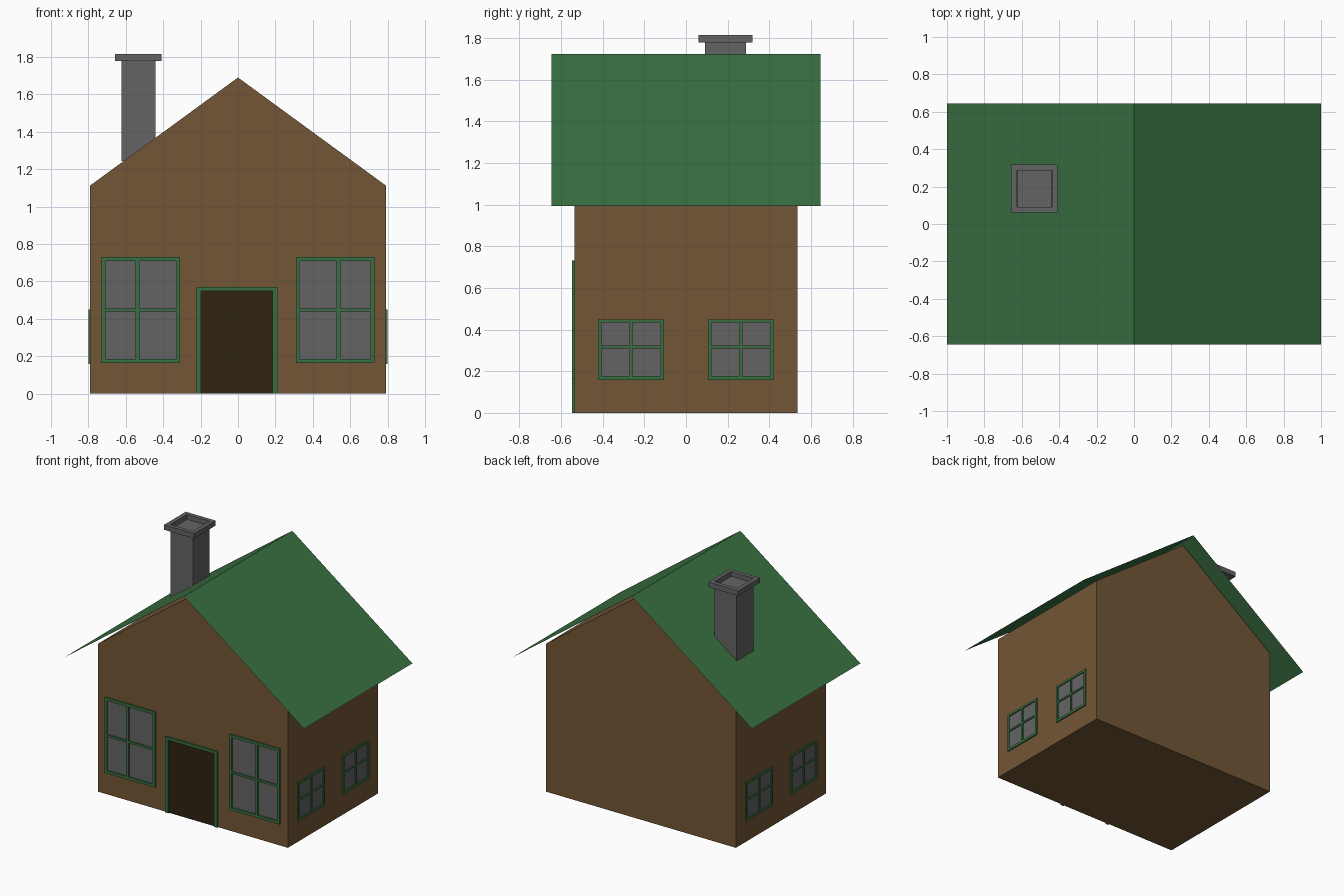
import bpy, bmesh

if "Cube" in bpy.data.objects:
    bpy.data.objects.remove(bpy.data.objects["Cube"])


def material(name, r, g, b):
    def lin(c):
        c /= 255
        return c / 12.92 if c <= 0.04045 else ((c + 0.055) / 1.055) ** 2.4
    m = bpy.data.materials.new(name)
    m.diffuse_color = (lin(r), lin(g), lin(b), 1)
    m.use_nodes = True
    m.node_tree.nodes["Principled BSDF"].inputs["Base Color"].default_value = m.diffuse_color
    return m


BROWN = material("brown_wall", 115, 86, 54)
GREEN = material("green_trim", 57, 112, 65)
GREY = material("grey_stone", 100, 100, 100)
DARK = material("dark_door", 48, 35, 17)


def finish(bm, name, mat, recalc=True):
    if recalc:
        bmesh.ops.recalc_face_normals(bm, faces=bm.faces)
    mesh = bpy.data.meshes.new(name)
    bm.to_mesh(mesh)
    bm.free()
    mesh.materials.append(mat)
    obj = bpy.data.objects.new(name, mesh)
    bpy.context.collection.objects.link(obj)
    return obj


def plate(name, us, vs, holes, depth, place, mat):
    """Grid plate with some cells left open, extruded by depth; place maps (u, v, n) to xyz."""
    bm = bmesh.new()
    grid = [[bm.verts.new(place(u, v, 0)) for v in vs] for u in us]
    for i in range(len(us) - 1):
        for j in range(len(vs) - 1):
            if (i, j) not in holes:
                bm.faces.new((grid[i][j], grid[i + 1][j], grid[i + 1][j + 1], grid[i][j + 1]))
    for v in [v for v in bm.verts if not v.link_faces]:
        bm.verts.remove(v)
    ext = bmesh.ops.extrude_face_region(bm, geom=bm.faces[:], use_keep_orig=True)
    new = [e for e in ext["geom"] if isinstance(e, bmesh.types.BMVert)]
    o, p = place(0, 0, 0), place(0, 0, depth)
    bmesh.ops.translate(bm, verts=new, vec=[b - a for a, b in zip(o, p)])
    return finish(bm, name, mat)


def window(name, us, vs, depth, place):
    """Frame with a cross bar and four panes."""
    panes = {(1, 1), (3, 1), (1, 3), (3, 3)}
    plate(name + "_frame", us, vs, panes, depth, place, GREEN)
    plate(name + "_glass", (us[1], us[4]), (vs[1], vs[4]), (), 0.002, place, GREY)


W, D, EAVE, PEAK = 0.79, 0.535, 1.113, 1.69

# House body: gabled profile extruded front to back
bm = bmesh.new()
profile = [(-W, 0), (W, 0), (W, EAVE), (0, PEAK), (-W, EAVE)]
front = bm.faces.new([bm.verts.new((x, -D, z)) for x, z in profile])
ext = bmesh.ops.extrude_face_region(bm, geom=[front], use_keep_orig=True)
bmesh.ops.translate(bm, vec=(0, 2 * D, 0),
                    verts=[e for e in ext["geom"] if isinstance(e, bmesh.types.BMVert)])
finish(bm, "house_walls", BROWN)

# Roof: a thin folded sheet floating just above the gable
bm = bmesh.new()
rows = [[bm.verts.new((x, y, z)) for y in (-0.645, 0.645)]
        for x, z in ((-1, 0.993), (0, 1.723), (1, 0.993))]
for a, b in zip(rows, rows[1:]):
    bm.faces.new((a[0], b[0], b[1], a[1]))
finish(bm, "roof", GREEN, recalc=False)


# Wall placements
def on_front(u, v, n):
    return (u, -D - n, v)


def flat(z):
    return lambda u, v, n: (u, v, z + n)


# Front windows (mirrored) and side windows on both sides
for side, s in (("right", 1), ("left", -1)):
    window("front_window_" + side, (0.309, 0.330, 0.527, 0.547, 0.709, 0.730),
           (0.163, 0.184, 0.439, 0.455, 0.710, 0.731), 0.012,
           lambda u, v, n: (s * u, -D - n, v))
    for pos, t in (("front", -1), ("back", 1)):
        window(f"{side}_window_{pos}", (0.106, 0.123, 0.258, 0.271, 0.405, 0.422),
               (0.158, 0.177, 0.310, 0.323, 0.433, 0.449), 0.01,
               lambda u, v, n: (s * (W + n), t * u, v))

# Door with open-bottomed frame
plate("door_frame", (-0.223, -0.198, 0.185, 0.210), (0, 0.55, 0.571), {(1, 0)}, 0.012,
      on_front, GREEN)
plate("door", (-0.198, 0.185), (0, 0.55), (), 0.002, on_front, DARK)

# Chimney stack and its hollow cap
plate("chimney_stack", (-0.624, -0.440), (0.091, 0.288), (), 0.535, flat(1.245), GREY)
plate("chimney_cap", (-0.658, -0.626, -0.438, -0.409), (0.061, 0.092, 0.287, 0.319),
      {(1, 1)}, 0.037, flat(1.778), GREY)
